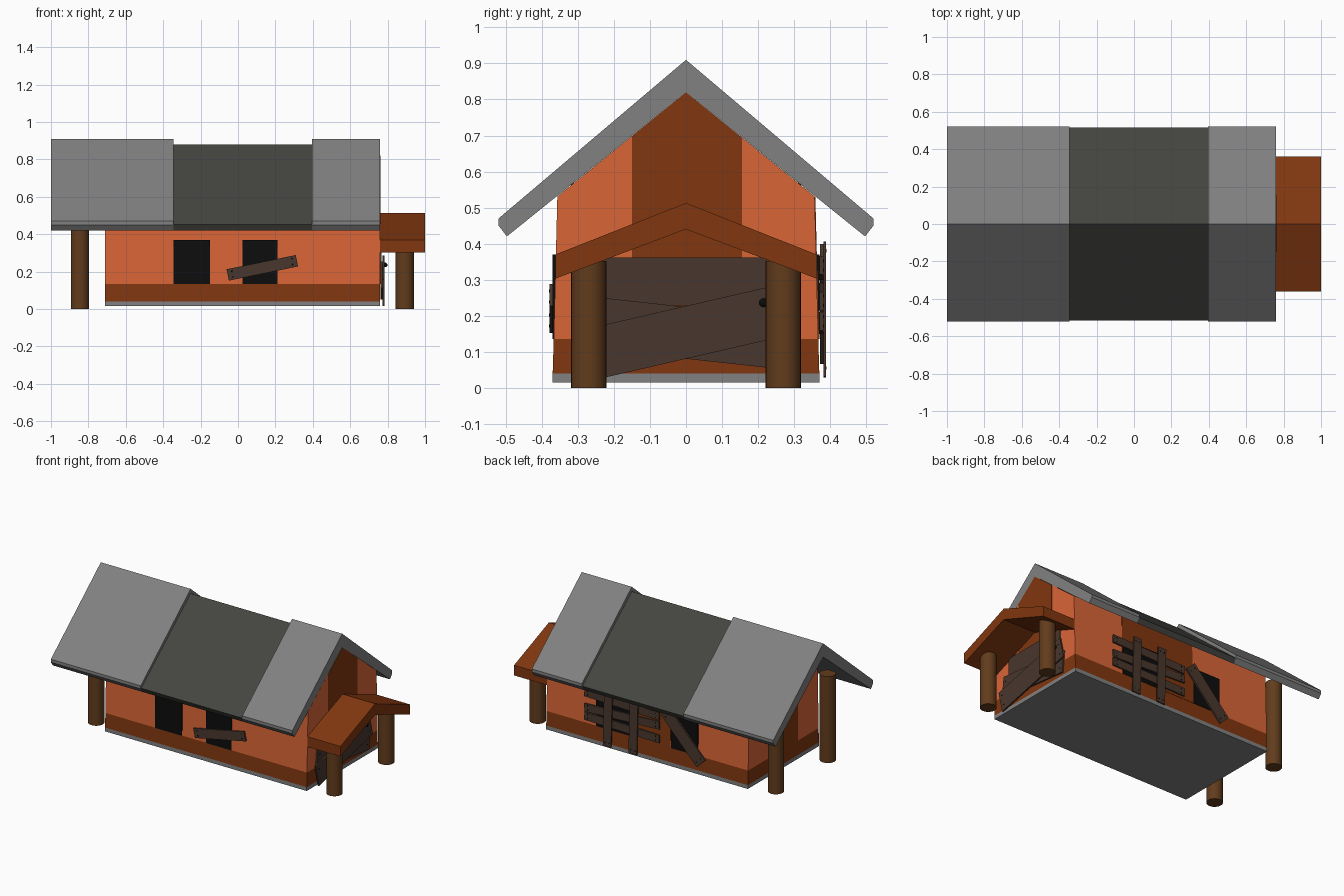
import bpy, bmesh
from math import radians, atan2, hypot
from mathutils import Vector, Matrix

if "Cube" in bpy.data.objects:
    bpy.data.objects.remove(bpy.data.objects["Cube"])


def mat(name, rgb):
    m = bpy.data.materials.new(name)
    m.diffuse_color = (*rgb, 1)
    m.use_nodes = True
    m.node_tree.nodes["Principled BSDF"].inputs["Base Color"].default_value = m.diffuse_color
    return m


ORANGE = mat("orange_plaster", (0.69, 0.13, 0.037))
RUST = mat("rust_trim", (0.22, 0.038, 0.005))
LOG = mat("log_wood", (0.12, 0.045, 0.012))
PLANK = mat("old_plank", (0.065, 0.038, 0.026))
SLATE = mat("dark_slate", (0.058, 0.06, 0.052))
STONE = mat("grey_stone", (0.22, 0.22, 0.22))
BLACK = mat("black", (0.004, 0.004, 0.004))


def finish(name, bm, material):
    bmesh.ops.recalc_face_normals(bm, faces=bm.faces)
    me = bpy.data.meshes.new(name)
    bm.to_mesh(me)
    bm.free()
    me.materials.append(material)
    ob = bpy.data.objects.new(name, me)
    bpy.context.collection.objects.link(ob)
    return ob


def prism(name, profile, x0, x1, material):
    """Extrude a y-z profile along x."""
    bm = bmesh.new()
    f = bm.faces.new([bm.verts.new((x0, y, z)) for y, z in profile])
    r = bmesh.ops.extrude_face_region(bm, geom=[f])
    vs = [v for v in r["geom"] if isinstance(v, bmesh.types.BMVert)]
    bmesh.ops.translate(bm, verts=vs, vec=(x1 - x0, 0, 0))
    return finish(name, bm, material)


def mirrored(half):
    """Full gable profile from a half running from the top ridge to the lower ridge."""
    return half + [(-y, z) for y, z in reversed(half) if y > 0]


def box(name, lo, hi, material):
    bm = bmesh.new()
    lo, hi = Vector(lo), Vector(hi)
    bmesh.ops.create_cube(bm, size=1, matrix=Matrix.Translation((lo + hi) / 2)
                          @ Matrix.Diagonal((*(hi - lo), 1)))
    return finish(name, bm, material)


def post(name, x, y, r, z1):
    bm = bmesh.new()
    bmesh.ops.create_cone(bm, cap_ends=True, segments=24, radius1=r, radius2=r,
                          depth=z1, matrix=Matrix.Translation((x, y, z1 / 2)))
    ob = finish(name, bm, LOG)
    for p in ob.data.polygons:
        p.use_smooth = len(p.vertices) == 4


def board(name, a, b, width, normal, depth, thick=0.01):
    """Nailed plank from a to b (along-wall, z), on a wall facing the normal."""
    n = Vector(normal)
    along = Vector((0, 1, 0)) if n.x else Vector((1, 0, 0))
    up = Vector((0, 0, 1))
    d = (along * (b[0] - a[0]) + up * (b[1] - a[1])).normalized()
    w = n.cross(d)
    c = along * (a[0] + b[0]) / 2 + up * (a[1] + b[1]) / 2 + n * depth
    length = hypot(b[0] - a[0], b[1] - a[1])
    rot = Matrix((d, w, n)).transposed().to_4x4()
    frame = Matrix.Translation(c) @ rot
    bm = bmesh.new()
    bmesh.ops.create_cube(bm, size=1, matrix=frame @ Matrix.Diagonal((length, width, thick, 1)))
    finish(name, bm, PLANK)
    bm = bmesh.new()
    for s in (-1, 1):
        for t in (-1, 1):
            off = Matrix.Translation((s * (length / 2 - 0.025), t * width * 0.25, thick / 2))
            bmesh.ops.create_cone(bm, cap_ends=True, segments=8, radius1=0.005,
                                  radius2=0.004, depth=0.003, matrix=frame @ off)
    finish(name + "_nails", bm, BLACK)


# House body: foundation slab, rust skirting and tapered gable walls
X0, X1 = -0.71, 0.76
prism("foundation", [(-.37, .015), (.37, .015), (.37, .04), (-.37, .04)], X0, X1, STONE)
prism("skirting", [(-.37, .04), (.37, .04), (.367, .135), (-.367, .135)], X0, X1, RUST)
prism("walls", mirrored([(0, .82), (.357, .531), (.367, .135)]), X0, X1, ORANGE)

# Dark gable strips at both ends and the dark panel on the back wall
strip = [(-.15, .135), (.155, .135), (.155, .694), (0, .82), (-.15, .698)]
prism("right_gable_strip", strip, X1, X1 + .002, RUST)
prism("left_gable_strip", strip, X0 - .002, X0, RUST)
prism("back_panel", [(.36, .135), (.369, .135), (.359, .529), (.35, .529)], -.145, .395, RUST)

# Main roof: two grey ends with a sunken slate middle
roof = mirrored([(0, .91), (.52, .47), (.52, .45), (.497, .42), (0, .82)])
slate = mirrored([(0, .88), (.515, .452), (.497, .42), (0, .82)])
prism("left_roof", roof, -1.0, -.345, STONE)
prism("middle_roof", slate, -.345, .395, SLATE)
prism("right_roof", roof, .395, X1, STONE)

# Entrance porch roof and all posts
porch = mirrored([(0, .513), (.362, .37), (.362, .303), (0, .44)])
prism("porch_roof", porch, X1, 1.0, RUST)
for side, y in (("front", -.27), ("back", .27)):
    post("porch_post_" + side, .892, y, .049, .352)
    post("rear_post_" + side, -.845, y, .049, .57)

# Windows
for i, (a, b) in enumerate(((-.345, -.15), (.025, .21))):
    box(f"front_window_{i}", (a, -.37, .135), (b, -.355, .37), BLACK)
for i, (a, b) in enumerate(((-.345, -.15), (.1, .395))):
    box(f"back_window_{i}", (a, .355, .135), (b, .371, .37), BLACK)

# Planks nailed over the windows
board("front_plank", (-.055, .182), (.315, .258), .062, (0, -1, 0), .374)
BACK = (0, 1, 0)
board("back_diagonal_plank", (-.115, .37), (-.375, .095), .085, BACK, .377)
for i, (za, zb) in enumerate(((.325, .34), (.265, .24), (.175, .185))):
    board(f"back_cross_plank_{i}", (-.07, za), (.475, zb), .052, BACK, .376)
board("back_upright_plank_0", (.305, .03), (.295, .405), .06, BACK, .385, .007)
board("back_upright_plank_1", (.118, .03), (.108, .405), .06, BACK, .385, .007)

# Boarded-up door with knob
RIGHT = (1, 0, 0)
box("door_top", (.755, -.235, .228), (.767, .235, .362), PLANK)
board("door_plank_low", (-.28, .183), (.27, .123), .143, RIGHT, .768)
board("door_plank_front", (-.29, .087), (.27, .216), .143, RIGHT, .778)
bm = bmesh.new()
bmesh.ops.create_uvsphere(bm, u_segments=12, v_segments=8, radius=.012,
                          matrix=Matrix.Translation((.787, .215, .236)))
finish("door_knob", bm, BLACK)
